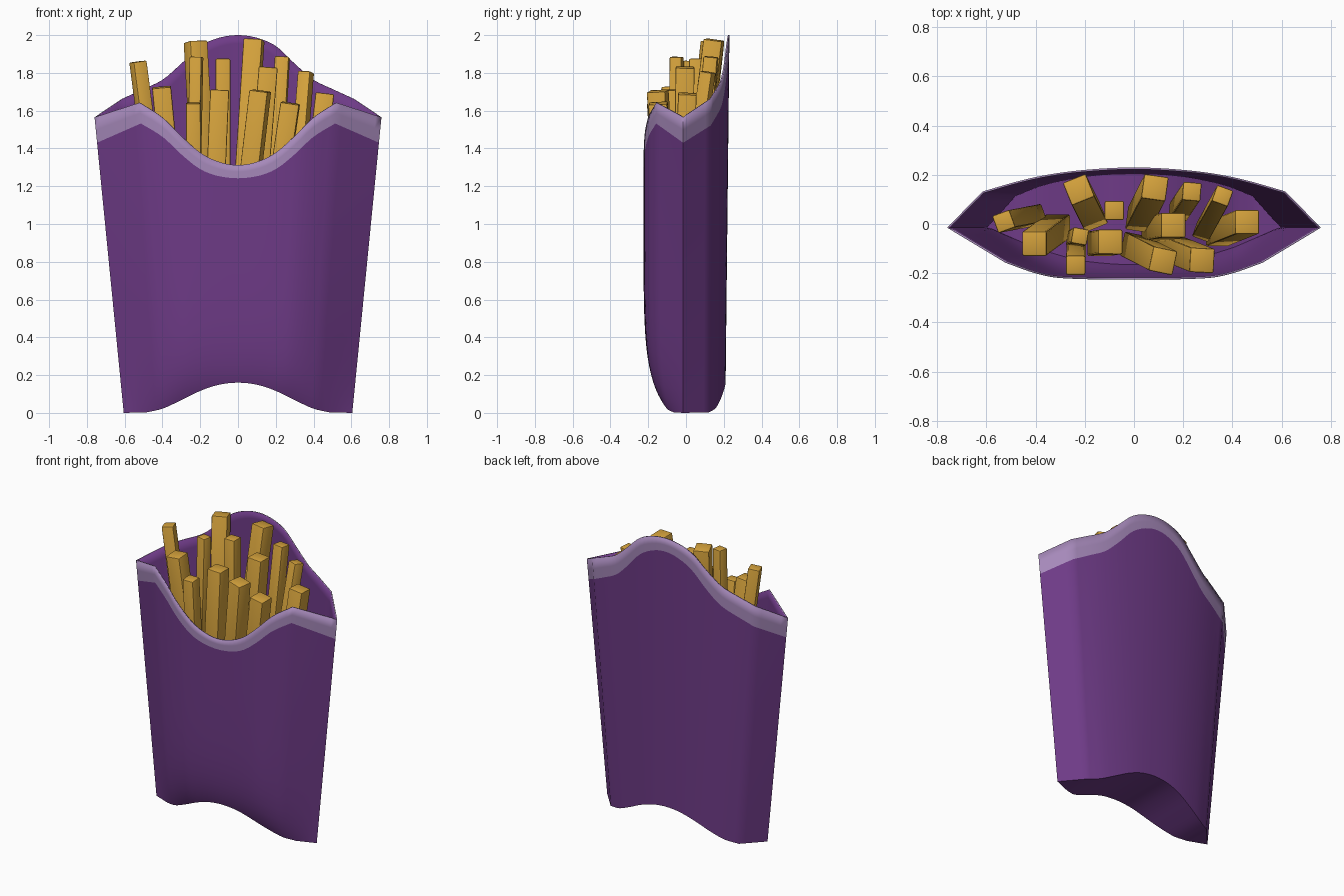
import bpy, bmesh, math
from mathutils import Vector, Matrix

if "Cube" in bpy.data.objects:
    bpy.data.objects.remove(bpy.data.objects["Cube"])


def material(name, rgb):
    m = bpy.data.materials.new(name)
    m.diffuse_color = (*rgb, 1)
    m.use_nodes = True
    m.node_tree.nodes["Principled BSDF"].inputs["Base Color"].default_value = m.diffuse_color
    return m


PURPLE = material("purple_card", (0.155, 0.043, 0.24))
LILAC = material("lilac_rim", (0.38, 0.25, 0.49))
GOLD = material("golden_potato", (0.66, 0.36, 0.045))


def curve(pts, u):
    """Smooth mirrored profile through pts; the last segment is straight."""
    u = abs(u)
    n = len(pts) - 2
    if u >= pts[n][0] - 1e-6:
        (a, va), (b, vb) = pts[n], pts[n + 1]
        return va + (vb - va) * (u - a) / (b - a)

    def slope(i):
        if i == 0:
            return 0
        j, k = i - 1, min(i + 1, n)
        return (pts[k][1] - pts[j][1]) / (pts[k][0] - pts[j][0])
    i = max(k for k in range(n) if pts[k][0] <= u + 1e-9)
    (a, va), (b, vb) = pts[i], pts[i + 1]
    h = b - a
    t = (u - a) / h
    return ((2*t**3 - 3*t**2 + 1) * va + (t**3 - 2*t**2 + t) * h * slope(i)
            + (3*t**2 - 2*t**3) * vb + (t**3 - t**2) * h * slope(i + 1))


# Carton profiles across the width (0 = middle, 1 = side seam)
ARCH = [(0, .16), (.17, .148), (.33, .115), (.5, .065), (.66, .022), (.8, .003), (1, 0)]
FRONT = dict(
    top=[(0, 1.312), (.14, 1.33), (.27, 1.378), (.4, 1.465), (.53, 1.565), (.68, 1.642), (1, 1.565)],
    band=[(0, .07), (.4, .1), (.68, .11), (1, .135)],
    y_low=[(0, -.17), (.33, -.155), (.5, -.13), (.68, -.097), (1, -.015)],
    y_high=[(0, -.226), (.4, -.22), (.53, -.2), (.68, -.158), (1, -.015)])
BACK = dict(
    top=[(0, 2.0), (.12, 1.987), (.25, 1.943), (.38, 1.85), (.51, 1.765), (.645, 1.715), (.8, 1.662), (1, 1.565)],
    band=[(0, .09), (.4, .125), (.8, .14), (1, .135)],
    y_low=[(0, .208), (.3, .2), (.6, .165), (.8, .12), (1, -.015)],
    y_high=[(0, .23), (.3, .217), (.53, .19), (.8, .135), (1, -.015)])
COLS = [i * .04 for i in range(-25, 26)]
ROWS = 14


def wall_points(wall, is_front):
    grid = []
    for u in COLS:
        z0, z2 = curve(ARCH, u), curve(wall["top"], u)
        z1 = z2 - curve(wall["band"], u)
        column = []
        for z in [z0 + (z1 - z0) * (r / ROWS) ** 1.6 for r in range(ROWS + 1)] + [(z1 + z2) / 2, z2]:
            s = 1 - math.exp(-(z - z0) / .15) if is_front else z / 2
            lo, hi = curve(wall["y_low"], u), curve(wall["y_high"], u)
            column.append(Vector((u * (.605 + .0987 * z), lo + (hi - lo) * s, z)))
        grid.append(column)
    return grid


def build_carton():
    bm = bmesh.new()

    def quad(pts, mat):
        bm.faces.new([bm.verts.new(p) for p in pts]).material_index = mat

    f, b = wall_points(FRONT, True), wall_points(BACK, False)
    for i in range(len(COLS) - 1):
        for r in range(ROWS + 2):
            mat = 0 if r >= ROWS else 1
            quad([f[i][r], f[i+1][r], f[i+1][r+1], f[i][r+1]], mat)
            quad([b[i+1][r], b[i][r], b[i][r+1], b[i+1][r+1]], mat)
        # arched floor
        quad([f[i][0], b[i][0], b[i+1][0], f[i+1][0]], 1)
    bmesh.ops.remove_doubles(bm, verts=bm.verts, dist=1e-4)
    me = bpy.data.meshes.new("carton")
    bm.to_mesh(me)
    bm.free()
    me.materials.append(LILAC)
    me.materials.append(PURPLE)
    ob = bpy.data.objects.new("carton", me)
    bpy.context.collection.objects.link(ob)
    # card thickness; the inside is plain purple
    sol = ob.modifiers.new("thickness", "SOLIDIFY")
    sol.thickness = .008
    sol.offset = -1
    sol.material_offset = 1
    return ob


def build_fry(i, x, y, z, size, bx, by, twist):
    top, bot = Vector((x, y, z)), Vector((bx, by, z - 1.0))
    bm = bmesh.new()
    bmesh.ops.create_cube(bm, size=1)
    axis = top - bot
    rot = Vector((0, 0, 1)).rotation_difference(axis).to_matrix().to_4x4()
    m = (Matrix.Translation((top + bot) / 2) @ rot @ Matrix.Rotation(math.radians(twist), 4, 'Z')
         @ Matrix.Diagonal((size, size, axis.length, 1)))
    bmesh.ops.transform(bm, matrix=m, verts=bm.verts)
    bmesh.ops.bevel(bm, geom=bm.edges[:], offset=.007, segments=2, profile=.5, affect='EDGES')
    me = bpy.data.meshes.new(f"fry_{i}")
    bm.to_mesh(me)
    bm.free()
    me.materials.append(GOLD)
    ob = bpy.data.objects.new(f"fry_{i}", me)
    bpy.context.collection.objects.link(ob)
    return ob


# Fries: top x, y, z, thickness, bottom x, y, twist
FRIES = [
    (-.53, .01, 1.86, .075, -.40, .035, 20), (-.405, -.08, 1.725, .10, -.31, -.01, 0),
    (-.225, .14, 1.965, .10, -.17, .03, 22), (-.22, -.05, 1.885, .065, -.24, -.06, -10),
    (-.237, -.168, 1.64, .078, -.235, -.10, 0), (-.08, .055, 1.875, .078, -.08, .055, 0),
    (-.097, -.073, 1.71, .10, -.14, -.08, 0), (.085, .148, 1.975, .10, .02, .02, -8),
    (.16, -.005, 1.83, .10, .08, -.02, 0), (.235, .132, 1.885, .075, .18, .05, -5),
    (.118, -.15, 1.705, .10, .0, -.09, -12), (.277, -.148, 1.64, .10, .13, -.09, -3),
    (.36, .115, 1.805, .07, .28, -.03, -20), (.46, .008, 1.69, .098, .34, -.04, 0)]

parts = [build_carton()] + [build_fry(i + 1, *d) for i, d in enumerate(FRIES)]
bpy.ops.object.select_all(action='DESELECT')
for ob in parts:
    ob.select_set(True)
bpy.context.view_layer.objects.active = parts[0]
bpy.ops.object.shade_smooth_by_angle(angle=math.radians(30))
